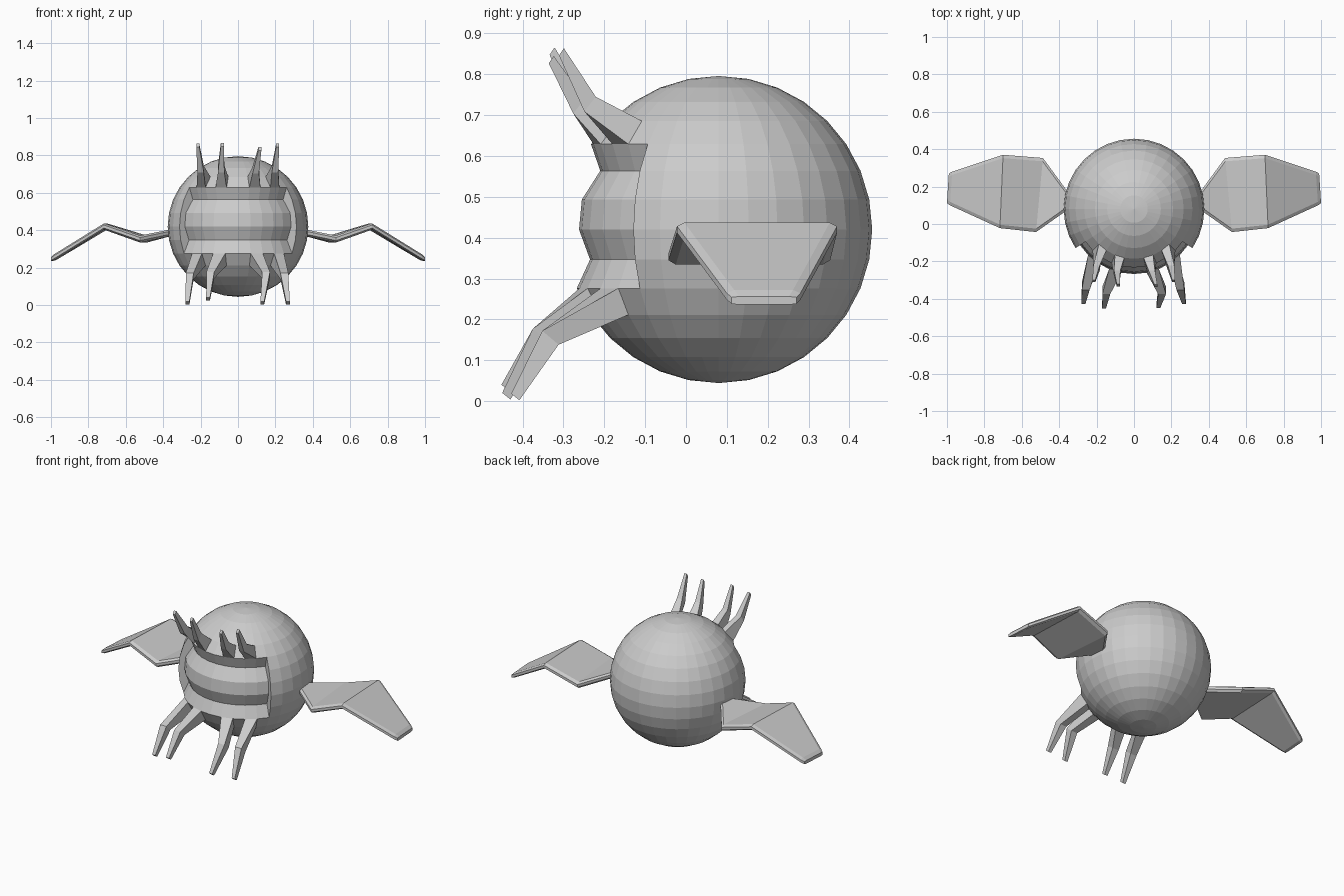
import bpy, bmesh, math
from mathutils import Vector

if "Cube" in bpy.data.objects:
    bpy.data.objects.remove(bpy.data.objects["Cube"])

CY, CZ, R = 0.08, 0.42, 0.376     # body centre and radius
STEP = 11.25                      # degrees per facet

grey = bpy.data.materials.new("light grey")
grey.diffuse_color = (0.6, 0.6, 0.6, 1)
grey.use_nodes = True
grey.node_tree.nodes["Principled BSDF"].inputs["Base Color"].default_value = grey.diffuse_color


def finish(bm, name, recalc=True):
    if recalc:
        bmesh.ops.recalc_face_normals(bm, faces=bm.faces[:])
    mesh = bpy.data.meshes.new(name)
    bm.to_mesh(mesh)
    bm.free()
    mesh.materials.append(grey)
    ob = bpy.data.objects.new(name, mesh)
    bpy.context.collection.objects.link(ob)
    return ob


def on_body(col, row, radius=None):
    """Point on the ball: col counts facets from the front, row from the equator."""
    t, lat = math.radians(col * STEP), math.radians(row * STEP)
    r = R * math.cos(lat) if radius is None else radius
    return Vector((r * math.sin(t), CY - r * math.cos(t), CZ + R * math.sin(lat)))


def loft(name, loops, cap_start=False):
    bm = bmesh.new()
    rings = [[bm.verts.new(p) for p in loop] for loop in loops]
    n = len(rings[0])
    for a, b in zip(rings, rings[1:]):
        for i in range(n):
            j = (i + 1) % n
            bm.faces.new((a[i], a[j], b[j], b[i]))
    bm.faces.new(rings[-1])
    if cap_start:
        bm.faces.new(rings[0][::-1])
    return finish(bm, name, cap_start)


# Faceted ball with an opening for the mouth
bm = bmesh.new()
bmesh.ops.create_uvsphere(bm, u_segments=32, v_segments=16, radius=R)
mouth = []
for f in bm.faces:
    c = f.calc_center_median()
    col = math.degrees(math.atan2(c.x, -c.y)) / STEP
    row = math.degrees(math.asin(c.z / c.length)) / STEP
    if abs(col) < 5 and -2 < row < 3:
        mouth.append(f)
bmesh.ops.delete(bm, geom=mouth, context='FACES')
bmesh.ops.translate(bm, verts=bm.verts[:], vec=(0, CY, CZ))
finish(bm, "body")

# Recessed mouth: rim around a sunken floor
floor_radius = {-1: 0.315, 0: 0.342, 1: 0.335, 2: 0.29}
cols = [-5] + list(range(-5, 6)) + [5]
bm = bmesh.new()
grid = []
for row in range(-2, 4):
    line = []
    for k, col in enumerate(cols):
        rim = k in (0, len(cols) - 1)
        line.append(bm.verts.new(on_body(col, row, None if rim else floor_radius.get(row))))
    grid.append(line)
for a, b in zip(grid, grid[1:]):
    for i in range(len(cols) - 1):
        bm.faces.new((a[i], a[i + 1], b[i + 1], b[i]))
bmesh.ops.remove_doubles(bm, verts=bm.verts[:], dist=1e-4)
finish(bm, "mouth", False)


# Spikes grown from single facets: base, knee and tip
def section(centre, hw, wy, wz):
    x, y, z = centre
    return [(x - hw, y - wy, z - wz), (x + hw, y - wy, z - wz),
            (x + hw, y + wy, z + wz), (x - hw, y + wy, z + wz)]


def spike(name, col, row, knee, tip, knee_w, tip_w):
    base = [on_body(col, row), on_body(col + 1, row),
            on_body(col + 1, row + 1), on_body(col, row + 1)]
    loft(name, [base, section(knee, *knee_w), section(tip, *tip_w)])


UP = ((0.017, 0.014, 0.018), (0.008, 0.006, 0.009))
for name, col, knee, tip in (
        ("upper_outer_left", -4, (-0.200, -0.235, 0.727), (-0.215, -0.305, 0.855)),
        ("upper_inner_left", -2, (-0.090, -0.262, 0.728), (-0.084, -0.328, 0.857)),
        ("upper_inner_right", 1, (0.095, -0.262, 0.722), (0.117, -0.330, 0.836)),
        ("upper_outer_right", 3, (0.198, -0.235, 0.727), (0.212, -0.305, 0.855))):
    spike(name + "_spike", col, 3, knee, tip, *UP)

LOW = ((0.021, -0.020, 0.017), (0.010, -0.010, 0.008))
for name, col, knee, tip in (
        ("lower_outer_left", -4, (-0.258, -0.332, 0.155), (-0.270, -0.418, 0.010)),
        ("lower_inner_left", -2, (-0.148, -0.355, 0.160), (-0.160, -0.442, 0.032)),
        ("lower_inner_right", 1, (0.150, -0.355, 0.160), (0.130, -0.440, 0.012)),
        ("lower_outer_right", 3, (0.248, -0.332, 0.155), (0.267, -0.418, 0.010))):
    spike(name + "_spike", col, -3, knee, tip, *LOW)


# Folded wings with chamfered edges: front point, back point, height
def wing_section(xf, yf, xb, yb, z, h):
    f, b = Vector((xf, yf, z)), Vector((xb, yb, z))
    d = (b - f).normalized() * 0.018
    e = 0.008
    up = Vector((0, 0, 1))
    return [f - up * e, f + d - up * h, b - d - up * h, b - up * e,
            b + up * e, b - d + up * h, f + d + up * h, f + up * e]


wing = loft("wing", [
    wing_section(0.330, 0.10, 0.330, 0.14, 0.393, 0.016),
    wing_section(0.370, 0.065, 0.365, 0.187, 0.385, 0.018),
    wing_section(0.524, -0.043, 0.487, 0.353, 0.353, 0.019),
    wing_section(0.717, -0.022, 0.700, 0.370, 0.420, 0.017),
    wing_section(0.984, 0.100, 0.972, 0.280, 0.256, 0.016),
    wing_section(1.000, 0.112, 0.990, 0.270, 0.246, 0.010),
], True)
mirror = wing.modifiers.new("mirror", 'MIRROR')
mirror.use_axis[0] = True
